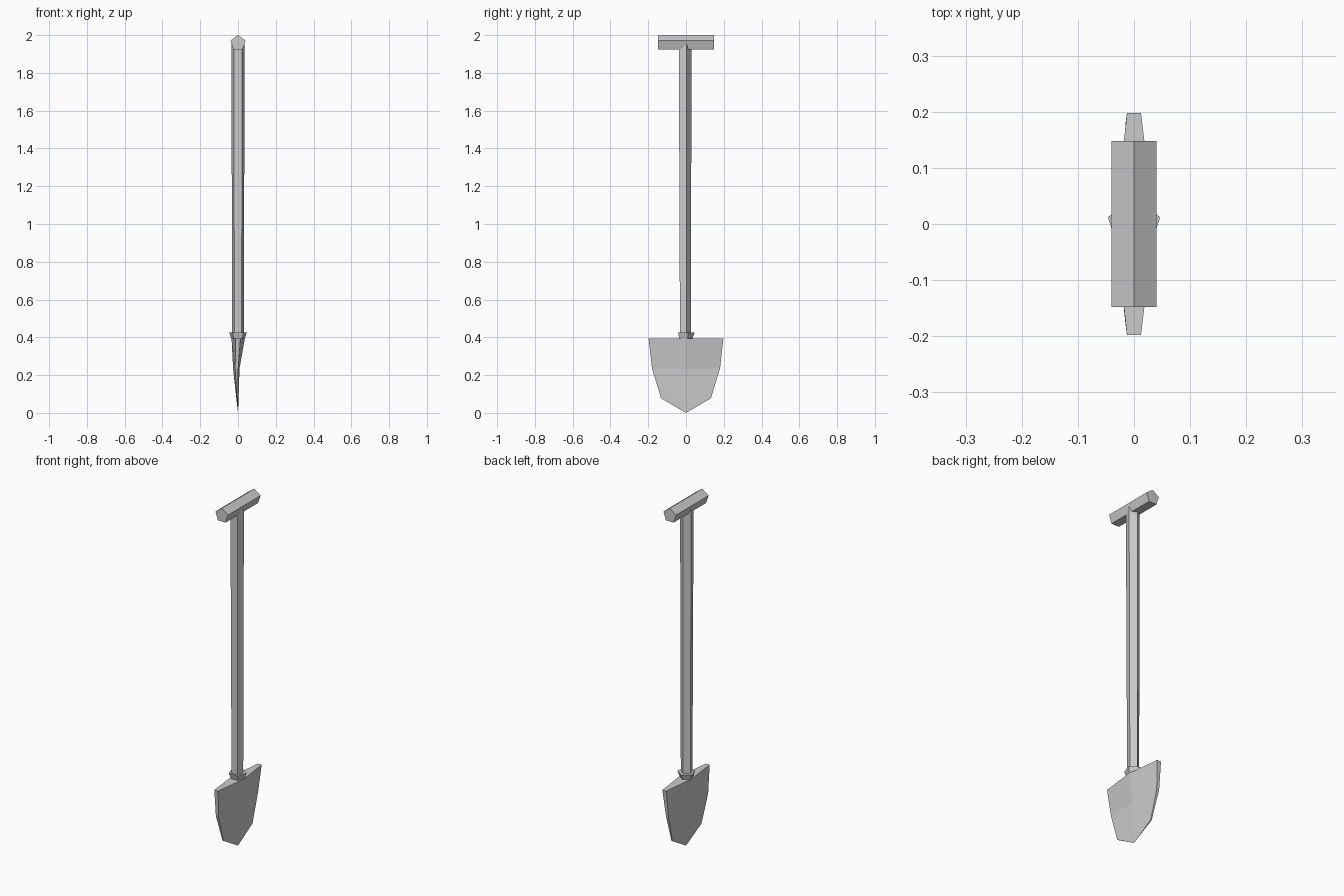
import bpy, bmesh
from math import sin, cos, pi

if "Cube" in bpy.data.objects:
    bpy.data.objects.remove(bpy.data.objects["Cube"])


def loft(name, rings, tip=None):
    """Skin equal-sized rings of points with flat faces, optionally closing on a tip."""
    bm = bmesh.new()
    loops = [[bm.verts.new(p) for p in ring] for ring in rings]
    n = len(loops[0])
    for a, b in zip(loops, loops[1:]):
        for i in range(n):
            j = (i + 1) % n
            bm.faces.new((a[i], a[j], b[j], b[i]))
    bm.faces.new(loops[0])
    if tip:
        t = bm.verts.new(tip)
        for i in range(n):
            bm.faces.new((loops[-1][i], loops[-1][(i + 1) % n], t))
    else:
        bm.faces.new(loops[-1])
    bmesh.ops.recalc_face_normals(bm, faces=bm.faces[:])
    mesh = bpy.data.meshes.new(name)
    bm.to_mesh(mesh)
    bm.free()
    obj = bpy.data.objects.new(name, mesh)
    bpy.context.collection.objects.link(obj)
    return obj


def pentagon(r):
    return [(r * sin(2 * pi * i / 5), r * cos(2 * pi * i / 5)) for i in range(5)]


def level_ring(r, y, z):
    return [(px, y + py, z) for px, py in pentagon(r)]


# Cross grip: five-sided bar along y
loft("grip", [[(px, y, 1.958 + pz) for px, pz in pentagon(0.042)]
              for y in (-0.148, 0.148)])

# Shaft: slightly tapered five-sided pole
loft("shaft", [level_ring(0.032, -0.006, 0.385), level_ring(0.037, -0.008, 1.955)])

# Collar: flares upward around the shaft foot
loft("collar", [level_ring(0.034, -0.004, 0.385), level_ring(0.049, -0.003, 0.425)])

# Blade: ridged, thinning sections (z, half width, ridge front/back, edge front/back)
sections = [(0.393, 0.198, 0.036, -0.034, 0.0125, -0.0125),
            (0.235, 0.180, 0.008, -0.026, 0.001, -0.015),
            (0.077, 0.132, 0.003, -0.009, 0.000, -0.006)]
loft("blade", [[(cf, 0, z), (ef, w, z), (eb, w, z), (cb, 0, z), (eb, -w, z), (ef, -w, z)]
               for z, w, cf, cb, ef, eb in sections], tip=(0, 0, 0))
